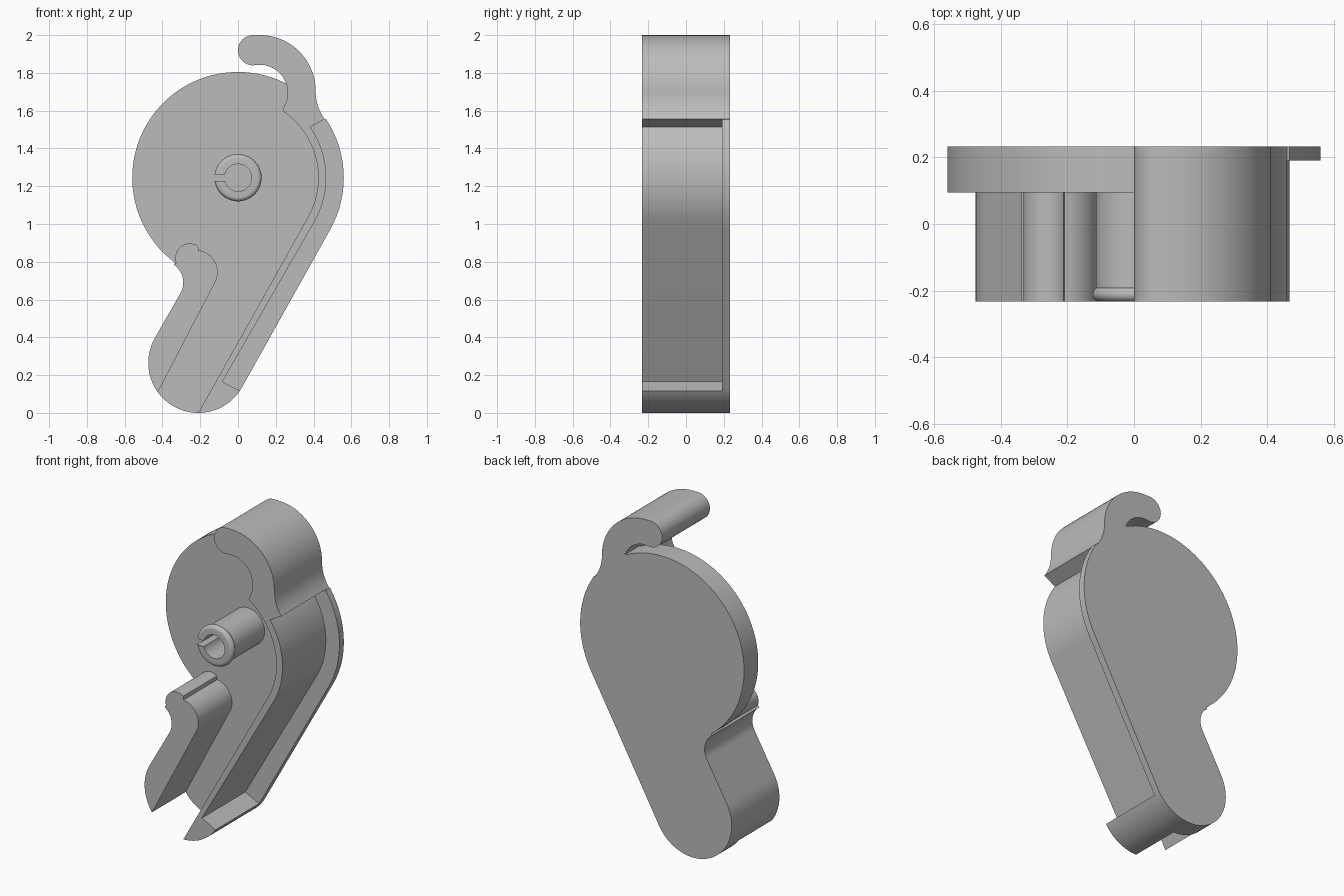
import bpy, bmesh
from math import sin, cos, asin, pi, radians

if "Cube" in bpy.data.objects:
    bpy.data.objects.remove(bpy.data.objects["Cube"], do_unlink=True)

grey = bpy.data.materials.new("plain grey")
grey.use_nodes = True
grey.diffuse_color = (0.5, 0.5, 0.5, 1)
grey.node_tree.nodes["Principled BSDF"].inputs["Base Color"].default_value = (0.5, 0.5, 0.5, 1)

FRONT, FLOOR, FLANGE, BACK = -0.233, 0.095, 0.19, 0.233
DISC = (0, 1.245)
TAIL = (-0.21, 0.265)
R_DISC, R_TAIL = 0.56, 0.265
R_OUT, R_IN = 0.467, 0.425      # faces of the thin rim wall
SLOPE = -29.2                   # direction the straight side faces


def arc(centre, r, a, b):
    """Points on an arc in the x-z plane, from angle a to b in degrees."""
    n = max(3, int(abs(b - a) / 4))
    angles = [radians(a + (b - a) * i / n) for i in range(n + 1)]
    return [(centre[0] + r * cos(t), centre[1] + r * sin(t)) for t in angles]


def finish(name, bm):
    bmesh.ops.recalc_face_normals(bm, faces=bm.faces)
    mesh = bpy.data.meshes.new(name)
    bm.to_mesh(mesh)
    bm.free()
    mesh.materials.append(grey)
    ob = bpy.data.objects.new(name, mesh)
    bpy.context.collection.objects.link(ob)
    bpy.ops.object.select_all(action='DESELECT')
    ob.select_set(True)
    bpy.context.view_layer.objects.active = ob
    bpy.ops.object.shade_smooth_by_angle(angle=radians(25))


def prism(name, outline, y0, y1):
    """Extrude an x-z outline from y0 to y1."""
    bm = bmesh.new()
    face = bm.faces.new([bm.verts.new((x, y0, z)) for x, z in outline])
    new = bmesh.ops.extrude_face_region(bm, geom=[face])["geom"]
    moved = [v for v in new if isinstance(v, bmesh.types.BMVert)]
    bmesh.ops.translate(bm, verts=moved, vec=(0, y1 - y0, 0))
    finish(name, bm)


# Shared outline pieces, running counterclockwise
hook_outer = (arc((0.65, 1.70), 0.239, 217, 180)
              + arc((0.116, 1.705), 0.295, 0, 90)
              + arc((0.08, 1.92), 0.08, 90, 270))
HOOK_IN = (0.115, 1.695)
recess = [(-0.083, 0.165)] + arc(DISC, R_OUT, SLOPE, 35)
fillet = arc((-0.405, 0.69), 0.115, 55, SLOPE)
left_side = (arc(HOOK_IN, 0.148, 90, 20)
             + arc(DISC, R_DISC, 63.5, 233.5) + fillet)

# Back flange with the complete outline
prism("back_flange",
      arc(TAIL, R_TAIL, 151, 360 + SLOPE) + arc(DISC, R_DISC, SLOPE, 33.5)
      + hook_outer + left_side, FLANGE, BACK)

# Plate in front of the flange, recessed along the straight side
prism("base_plate",
      arc(TAIL, R_TAIL, 151, 326) + recess + hook_outer + left_side,
      FLOOR, FLANGE)

# Rim wall with the hook at its top and the thick foot at its bottom
prism("rim_wall_and_hook",
      arc(TAIL, R_TAIL, 270, 326) + recess + hook_outer
      + arc(HOOK_IN, 0.148, 90, -30) + arc(DISC, R_IN, 56.2, SLOPE),
      FRONT, FLOOR)

# Short rib with a rounded knob on the opposite side
prism("knob_rib",
      arc(TAIL, R_TAIL, 151, 216) + arc((-0.225, 0.745), 0.117, SLOPE, 82)
      + arc((-0.255, 0.82), 0.077, 55, 200) + fillet,
      FRONT, FLOOR)


def slotted_boss(name, profile, half_slot, steps=64):
    """Lathe a (radius, y) profile, leaving a parallel slot facing -x."""
    bm = bmesh.new()
    rings = []
    for i in range(steps + 1):
        ring = []
        for r, y in profile:
            t = (pi - asin(half_slot / r)) * (2 * i / steps - 1)
            ring.append(bm.verts.new((r * cos(t), y, DISC[1] + r * sin(t))))
        rings.append(ring)
    n = len(profile)
    for a, b in zip(rings, rings[1:]):
        for j in range(n):
            k = (j + 1) % n
            bm.faces.new((a[j], a[k], b[k], b[j]))
    bm.faces.new(rings[0])
    bm.faces.new(rings[-1])
    finish(name, bm)


# Hollow split post with a rounded snap lip
lip = [(0.103 + 0.022 * cos(t), -0.211 + 0.022 * sin(t))
       for t in [radians(a) for a in range(60, -91, -15)]]
slotted_boss("split_post",
             [(0.072, FLOOR), (0.115, FLOOR), (0.115, -0.19)] + lip
             + [(0.072, FRONT)], 0.017)
